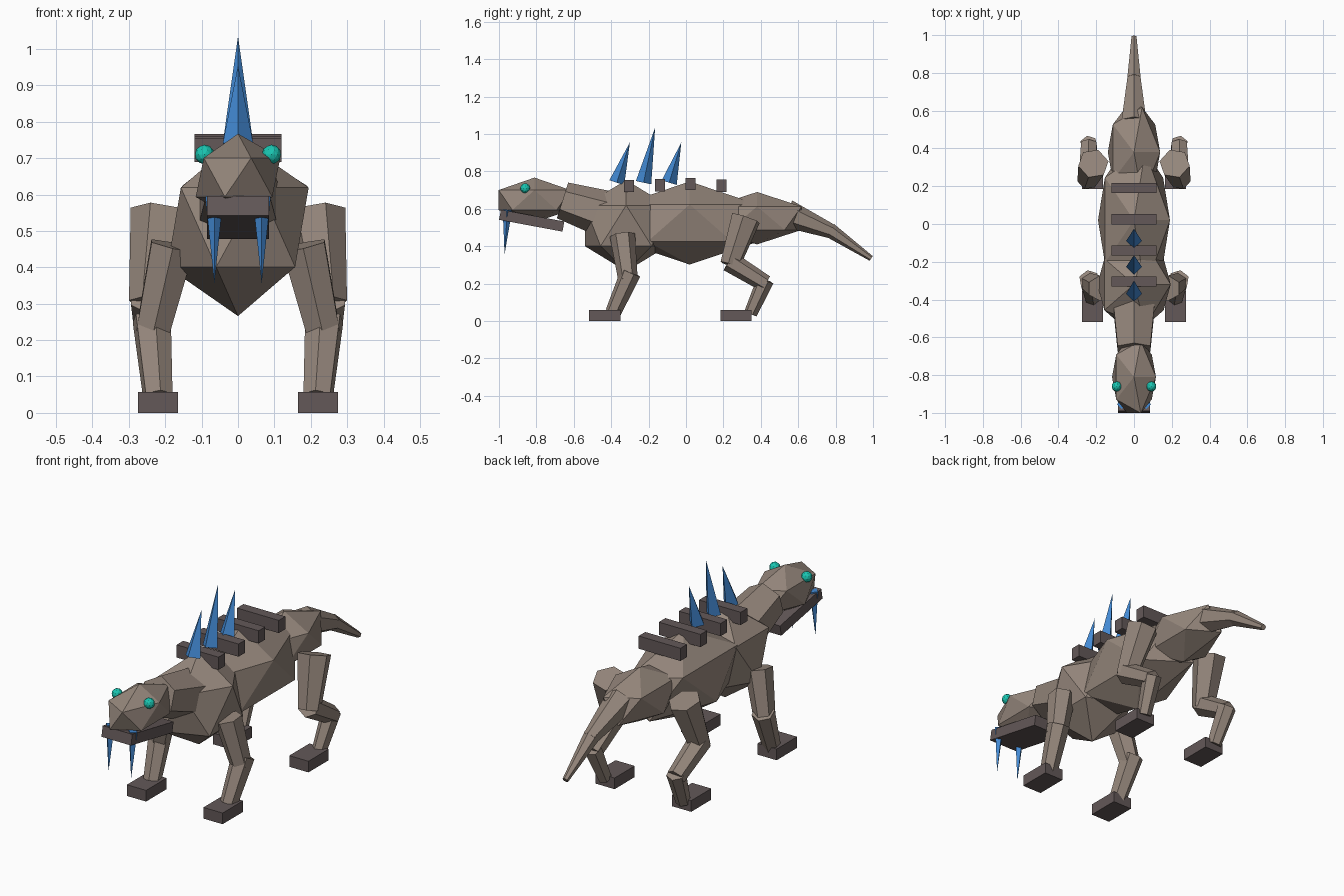
import bpy, bmesh, math
from mathutils import Vector, Matrix

if "Cube" in bpy.data.objects:
    bpy.data.objects.remove(bpy.data.objects["Cube"])


def material(name, rgb):
    m = bpy.data.materials.new(name)
    m.diffuse_color = (*rgb, 1)
    m.use_nodes = True
    m.node_tree.nodes["Principled BSDF"].inputs["Base Color"].default_value = m.diffuse_color
    return m


HIDE = material("hide_brown", (0.30, 0.24, 0.20))
DARK = material("dark_plate", (0.125, 0.098, 0.098))
BLUE = material("spike_blue", (0.055, 0.25, 0.65))
TEAL = material("eye_teal", (0.01, 0.56, 0.44))


def finish(name, bm, mat):
    me = bpy.data.meshes.new(name)
    bm.to_mesh(me)
    bm.free()
    me.materials.append(mat)
    ob = bpy.data.objects.new(name, me)
    bpy.context.collection.objects.link(ob)
    return ob


def blob(name, centre, radii, mat=HIDE, detail=1):
    """Faceted ellipsoid."""
    bm = bmesh.new()
    bmesh.ops.create_icosphere(bm, subdivisions=detail, radius=1,
                               matrix=Matrix.Translation(centre) @ Matrix.Diagonal((*radii, 1)))
    return finish(name, bm, mat)


def box(name, centre, size, mat=DARK, tilt=0):
    bm = bmesh.new()
    bmesh.ops.create_cube(bm, size=1, matrix=Matrix.Translation(centre)
                          @ Matrix.Rotation(tilt, 4, 'X') @ Matrix.Diagonal((*size, 1)))
    return finish(name, bm, mat)


def segment(name, a, b, r1, r2, mat=HIDE, sides=6):
    """Tapered prism from point a to point b."""
    a, b = Vector(a), Vector(b)
    d = b - a
    bm = bmesh.new()
    bmesh.ops.create_cone(bm, cap_ends=True, segments=sides, radius1=r1, radius2=r2,
                          depth=d.length, matrix=Matrix.Translation((a + b) / 2)
                          @ d.to_track_quat('Z', 'Y').to_matrix().to_4x4())
    bmesh.ops.remove_doubles(bm, verts=bm.verts, dist=1e-5)
    return finish(name, bm, mat)


# Body masses
blob("torso", (0, 0.02, 0.524), (0.213, 0.43, 0.222))
blob("chest", (0, -0.32, 0.51), (0.217, 0.26, 0.244))
blob("hips", (0, 0.38, 0.55), (0.155, 0.28, 0.14))
segment("neck", (0, -0.66, 0.645), (0, -0.36, 0.55), 0.10, 0.135)
segment("tail_base", (0, 0.54, 0.575), (0, 0.79, 0.475), 0.075, 0.037)
segment("tail_tip", (0, 0.77, 0.485), (0, 0.99, 0.335), 0.04, 0.015)

# Head and jaw
blob("head", (0, -0.81, 0.647), (0.13, 0.225, 0.12))
box("jaw", (0, -0.825, 0.537), (0.17, 0.345, 0.055), tilt=-0.185)

# Back plates
for i, (y, z) in enumerate([(-0.305, 0.722), (-0.14, 0.727), (0.025, 0.733), (0.19, 0.724)]):
    box(f"back_plate_{i + 1}", (0, y, z), (0.24, 0.054, 0.066))

# Back spikes
for i, (y0, y1, top) in enumerate([(-0.37, -0.30, 0.955), (-0.227, -0.165, 1.035), (-0.09, -0.025, 0.955)]):
    segment(f"back_spike_{i + 1}", (0, y0, 0.74), (0, y1, top), 0.042, 0, BLUE, 4)

# Paired parts
for side, s in (("left", 1), ("right", -1)):
    blob(f"eye_{side}", (s * 0.092, -0.86, 0.71), (0.027,) * 3, TEAL, 2)
    segment(f"fang_{side}", (s * 0.065, -0.955, 0.595), (s * 0.065, -0.97, 0.355), 0.025, 0, BLUE, 4)

    # Front leg
    segment(f"front_upper_leg_{side}", (s * 0.18, -0.34, 0.46), (s * 0.235, -0.31, 0.22), 0.068, 0.052)
    segment(f"front_lower_leg_{side}", (s * 0.237, -0.295, 0.26), (s * 0.22, -0.39, 0.045), 0.056, 0.043)
    box(f"front_foot_{side}", (s * 0.22, -0.435, 0.029), (0.11, 0.168, 0.058))

    # Hind leg
    segment(f"hind_thigh_{side}", (s * 0.215, 0.32, 0.55), (s * 0.245, 0.235, 0.30), 0.082, 0.056)
    segment(f"hind_shin_{side}", (s * 0.245, 0.23, 0.32), (s * 0.24, 0.425, 0.20), 0.056, 0.046)
    segment(f"hind_ankle_{side}", (s * 0.24, 0.425, 0.22), (s * 0.225, 0.345, 0.04), 0.047, 0.036)
    box(f"hind_foot_{side}", (s * 0.22, 0.268, 0.029), (0.11, 0.165, 0.058))
